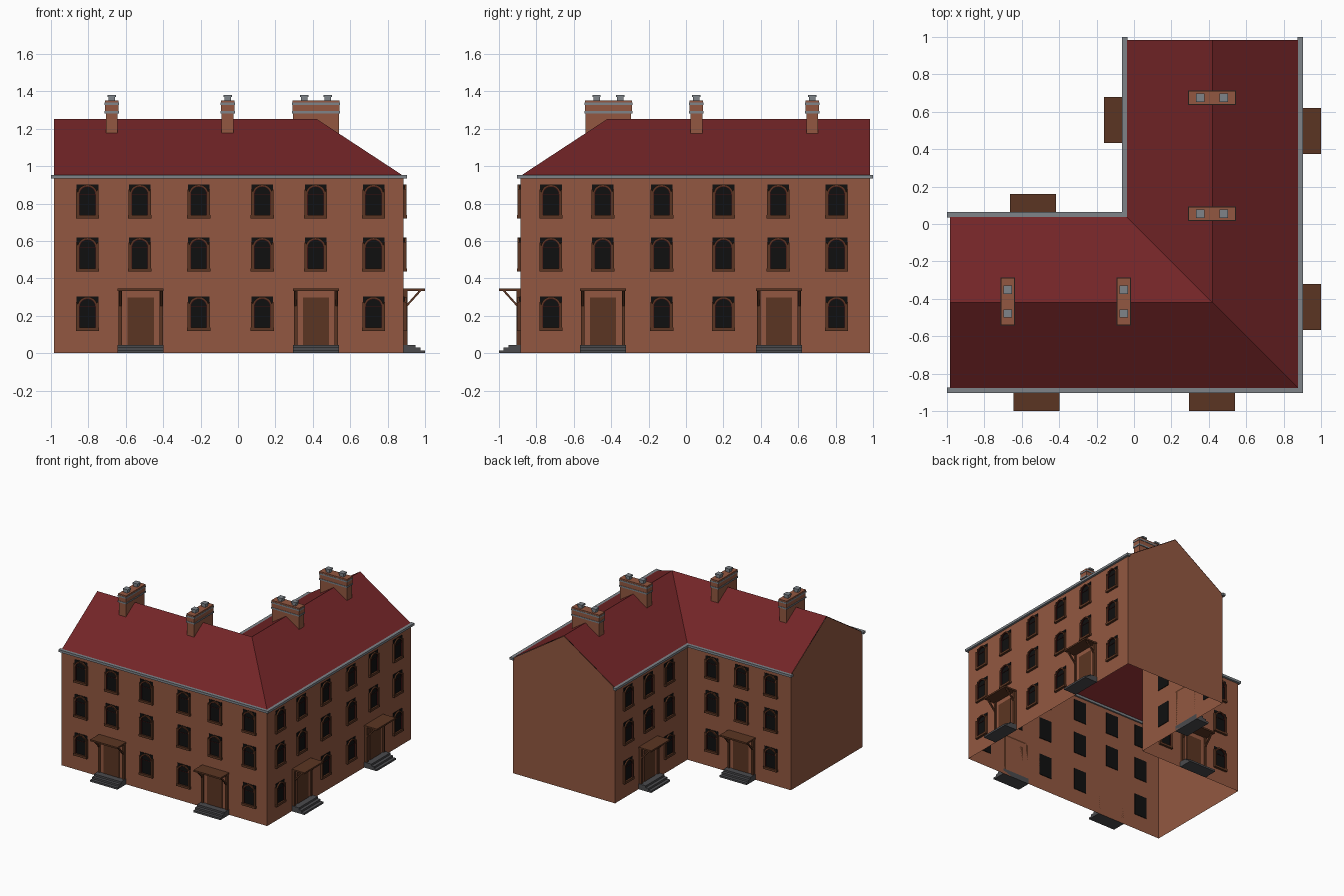
import bpy, bmesh, math
from mathutils import Vector

if "Cube" in bpy.data.objects:
    bpy.data.objects.remove(bpy.data.objects["Cube"])

# Colours
def mat(name, r, g, b):
    m = bpy.data.materials.new(name)
    m.diffuse_color = (r, g, b, 1)
    m.use_nodes = True
    m.node_tree.nodes["Principled BSDF"].inputs["Base Color"].default_value = m.diffuse_color
    return m

BRICK = mat("brick", 0.29, 0.097, 0.052)
ROOF = mat("red roof tile", 0.17, 0.018, 0.020)
WOOD = mat("dark wood", 0.105, 0.036, 0.016)
GLASS = mat("dark glass", 0.005, 0.005, 0.005)
LINING = mat("dark red lining", 0.045, 0.006, 0.006)
STONE = mat("dark stone", 0.07, 0.07, 0.075)
LEAD = mat("grey lead", 0.21, 0.23, 0.25)


class Part:
    """Collects simple solids into one mesh with several flat colours."""
    def __init__(self, name):
        self.name, self.bm, self.mats = name, bmesh.new(), []

    def face(self, pts, m):
        if m not in self.mats:
            self.mats.append(m)
        f = self.bm.faces.new([self.bm.verts.new(p) for p in pts])
        f.material_index = self.mats.index(m)
        return f

    def prism(self, pts, offset, m):
        off = Vector(offset)
        a = [Vector(p) for p in pts]
        b = [p + off for p in a]
        self.face(a, m)
        self.face(b[::-1], m)
        for i in range(len(a)):
            j = (i + 1) % len(a)
            self.face([a[j], a[i], b[i], b[j]], m)

    def box(self, x, y, z, m):
        self.prism([(x[0], y[0], z[0]), (x[1], y[0], z[0]),
                    (x[1], y[1], z[0]), (x[0], y[1], z[0])], (0, 0, z[1] - z[0]), m)

    def mesh(self, solid=True):
        bmesh.ops.remove_doubles(self.bm, verts=self.bm.verts, dist=1e-5)
        if solid:
            bmesh.ops.recalc_face_normals(self.bm, faces=self.bm.faces)
        me = bpy.data.meshes.new(self.name)
        self.bm.to_mesh(me)
        self.bm.free()
        for m in self.mats:
            me.materials.append(m)
        return me


def place(me, name, loc=(0, 0, 0), rot=0):
    o = bpy.data.objects.new(name, me)
    o.location, o.rotation_euler = loc, (0, 0, math.radians(rot))
    bpy.context.collection.objects.link(o)


# L-shaped shell: outer walls, inner walls, gable ends, open below
OUT, INN, END, RID = 0.885, 0.045, 0.985, 0.42
EAVE, TOP = 0.945, 1.25
A, B, C = (-END, -OUT), (OUT, -OUT), (OUT, END)
D, E, F = (-INN, END), (-INN, INN), (-END, INN)
R1, R2, R3 = (-END, -RID, TOP), (RID, -RID, TOP), (RID, END, TOP)
up = lambda p, z=EAVE: (p[0], p[1], z)

walls = Part("walls")
for p, q, apex in ((A, B, None), (B, C, None), (C, D, R3), (D, E, None), (E, F, None), (F, A, R1)):
    walls.face([up(p, 0), up(q, 0), up(q)] + ([apex] if apex else []) + [up(p)], BRICK)
place(walls.mesh(False), "walls")

roof = Part("roof")
for f in ([up(A), up(B), R2, R1], [up(B), up(C), R3, R2],
          [up(D), up(E), R2, R3], [up(E), up(F), R1, R2]):
    roof.face([(p[0], p[1], p[2] + 0.003) for p in f], ROOF)
place(roof.mesh(False), "roof")

# Gutters along the four eaves
gut = Part("gutters")
GZ, G = (0.934, 0.953), 0.018
gut.box((-1, OUT + G), (-OUT - G, -OUT + 0.012), GZ, LEAD)
gut.box((OUT - 0.012, OUT + G), (-OUT - G, 1), GZ, LEAD)
gut.box((-1, -INN + 0.01), (INN - 0.01, INN + G), GZ, LEAD)
gut.box((-INN - G, -INN + 0.01), (INN - 0.01, 1), GZ, LEAD)
place(gut.mesh(), "gutters")


# Arched window, outward is -y, base at z = 0
def arch(part, r0, r1, zc, zb, depth, m, n=10):
    def ring(r):
        return [(r, zb)] + [(r * math.cos(math.pi * i / n), zc + r * math.sin(math.pi * i / n))
                            for i in range(n + 1)] + [(-r, zb)]
    a, b = ring(r0), ring(r1)
    for i in range(len(a) - 1):
        quad = [a[i], a[i + 1], b[i + 1], b[i]]
        part.prism([(x, 0, z) for x, z in quad], (0, -depth, 0), m)

win = Part("window")
win.box((-0.058, 0.058), (-0.004, 0.004), (0.005, 0.183), GLASS)
arch(win, 0.045, 0.054, 0.128, 0.015, 0.015, WOOD)
arch(win, 0.042, 0.045, 0.128, 0.015, 0.012, LINING)
for s in (-1, 1):
    win.box(sorted((s * 0.052, s * 0.060)), (-0.015, 0), (0, 0.155), WOOD)
win.box((-0.062, 0.062), (-0.018, 0), (0, 0.018), WOOD)
win.box((-0.042, 0.042), (-0.007, 0), (0.126, 0.129), LINING)
window_mesh = win.mesh()

# Door with surround, posts, bracketed canopy and three steps
door = Part("doorway")
for i in range(3):
    door.box((-0.123, 0.123), (-0.115 + 0.025 * i, 0), (0.015 * i, 0.015 * (i + 1)), STONE)
door.box((-0.102, 0.102), (-0.012, 0), (0.045, 0.333), BRICK)
door.box((-0.07, 0.07), (-0.016, 0), (0.045, 0.297), WOOD)
door.box((-0.123, 0.123), (-0.115, 0), (0.333, 0.346), WOOD)
for s in (-1, 1):
    door.box(sorted((s * 0.100, s * 0.118)), (-0.022, 0), (0.045, 0.333), WOOD)
    door.prism([(s * 0.109 - 0.006, -d, z) for d, z in
                ((0.02, 0.25), (0.02, 0.265), (0.08, 0.333), (0.095, 0.333))], (0.012, 0, 0), WOOD)
door_mesh = door.mesh()

# Facades: name, rotation, wall position, window columns, door columns
front_cols = (-0.805, -0.525, -0.21, 0.13, 0.415, 0.725)
right_cols = (-0.722, -0.445, -0.13, 0.2, 0.493, 0.805)
facades = (
    ("front", 0, lambda u: (u, -OUT), front_cols, (-0.52, 0.417)),
    ("right", 90, lambda u: (OUT, u), right_cols, (-0.443, 0.497)),
    ("inner_back", 180, lambda u: (u, INN), (-0.805, -0.54, -0.27), (-0.54,)),
    ("inner_left", -90, lambda u: (-INN, u), (0.82, 0.557, 0.29), (0.557,)),
)
for name, rot, pos, cols, doors in facades:
    for row, z in enumerate((0.12, 0.436, 0.72)):
        for u in cols:
            if row == 0 and any(abs(u - d) < 0.1 for d in doors):
                continue
            place(window_mesh, name + "_window", (*pos(u), z), rot)
    for u in doors:
        place(door_mesh, name + "_doorway", (*pos(u), 0), rot)

# Chimneys astride the ridge, long axis along local x
ch = Part("chimney")
def slab(hx, hy, z0, z1, m, cx=0):
    ch.box((cx - hx, cx + hx), (-hy, hy), (z0, z1), m)
slab(0.122, 0.032, 1.15, 1.35, BRICK)
slab(0.125, 0.035, 1.295, 1.328, BRICK)
slab(0.128, 0.038, 1.283, 1.295, LEAD)
slab(0.128, 0.038, 1.328, 1.340, LEAD)
slab(0.126, 0.036, 1.340, 1.352, BRICK)
for cx in (-0.063, 0.063):
    slab(0.017, 0.017, 1.35, 1.372, LEAD, cx)
    slab(0.022, 0.022, 1.370, 1.382, LEAD, cx)
chimney_mesh = ch.mesh()
for x in (-0.675, -0.055):
    place(chimney_mesh, "front_chimney", (x, -0.415, 0), 90)
for y in (0.055, 0.675):
    place(chimney_mesh, "right_chimney", (0.417, y, 0))
